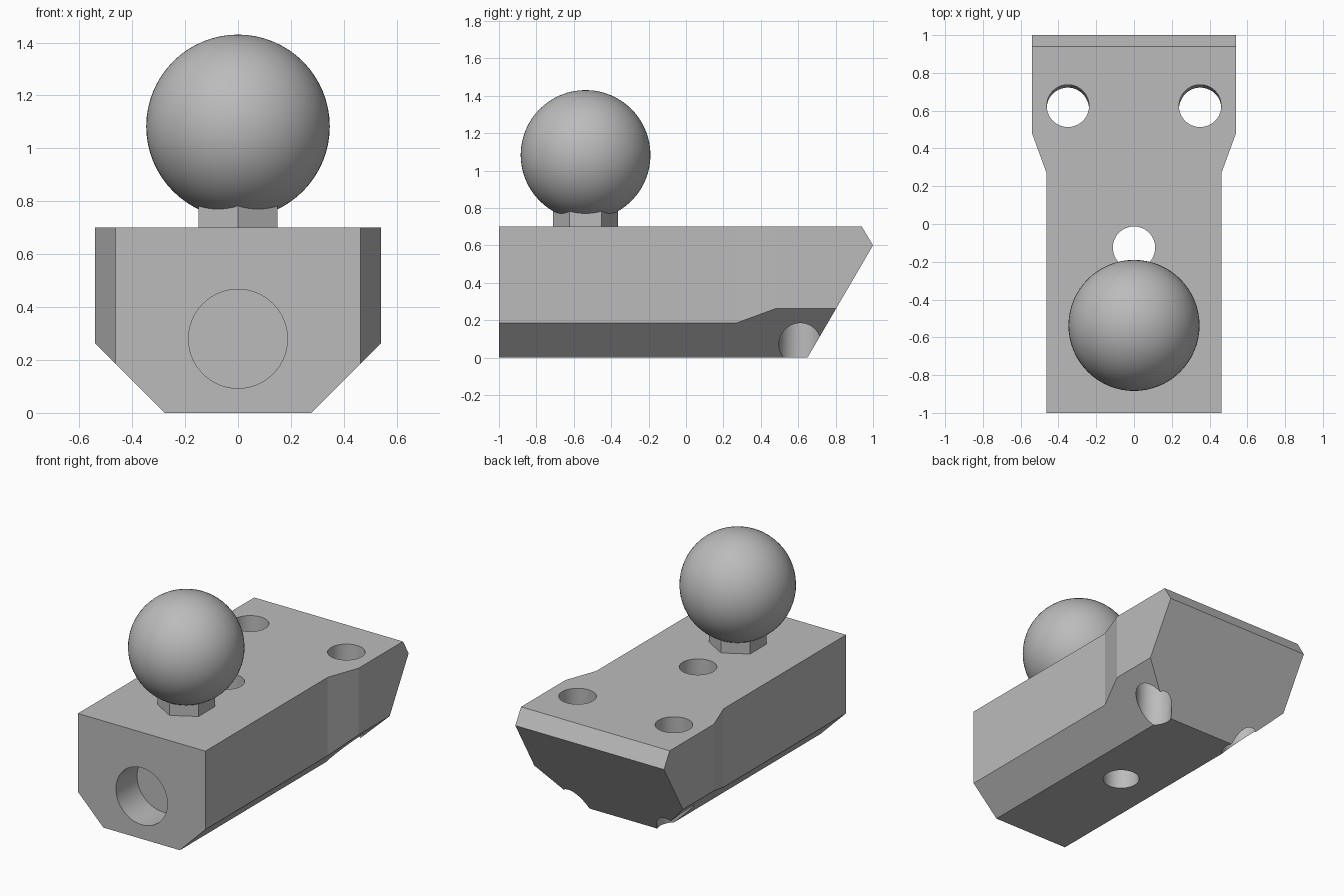
import bpy
import bmesh
import math
from mathutils import Vector

cube = bpy.data.objects.get("Cube")
if cube:
    bpy.data.objects.remove(cube, do_unlink=True)

# One grey for every part
grey = bpy.data.materials.new("plain grey")
grey.use_nodes = True
grey.diffuse_color = (0.5, 0.5, 0.5, 1)
grey.node_tree.nodes["Principled BSDF"].inputs["Base Color"].default_value = (0.5, 0.5, 0.5, 1)


def activate(obj):
    bpy.ops.object.select_all(action="DESELECT")
    obj.select_set(True)
    bpy.context.view_layer.objects.active = obj


def finish(obj, name, angle):
    obj.name = name
    if not obj.data.materials:
        obj.data.materials.append(grey)
    activate(obj)
    bpy.ops.object.shade_smooth_by_angle(angle=math.radians(angle))


def cylinder(radius, depth, location, rotation=(0, 0, 0), sides=64):
    bpy.ops.mesh.primitive_cylinder_add(vertices=sides, radius=radius, depth=depth,
                                        location=location, rotation=rotation)
    return bpy.context.object


def slice_off(bm, point, normal):
    """Remove everything on the normal's side of a plane and cap the cut."""
    geom = bm.verts[:] + bm.edges[:] + bm.faces[:]
    cut = bmesh.ops.bisect_plane(bm, geom=geom, plane_co=point, plane_no=Vector(normal).normalized(),
                                 clear_outer=True, dist=1e-5)
    edges = [e for e in cut["geom_cut"] if isinstance(e, bmesh.types.BMEdge)]
    bmesh.ops.contextual_create(bm, geom=edges)


# Block: plan outline with a wider rear, raised to full height
half = [(0.463, -1), (0.463, 0.27), (0.54, 0.48), (0.54, 1.02)]
outline = half + [(-x, y) for x, y in reversed(half)]
bm = bmesh.new()
base = bm.faces.new([bm.verts.new((x, y, 0)) for x, y in outline])
raised = bmesh.ops.extrude_face_region(bm, geom=[base])
bmesh.ops.translate(bm, vec=(0, 0, 0.7),
                    verts=[v for v in raised["geom"] if isinstance(v, bmesh.types.BMVert)])

# Block: sloped rear, rear lip and lower side chamfers
slice_off(bm, (0, 0.65, 0), (0, 0.6, -0.35))
slice_off(bm, (0, 1, 0.6), (0, 0.1, 0.06))
for side in (-1, 1):
    slice_off(bm, (side * 0.278, 0, 0), (side, 0, -1))
bmesh.ops.recalc_face_normals(bm, faces=bm.faces[:])
mesh = bpy.data.meshes.new("block")
bm.to_mesh(mesh)
bm.free()
block = bpy.data.objects.new("block", mesh)
bpy.context.collection.objects.link(block)
mesh.materials.append(grey)

# Holes: centre pin, two slightly tilted rear bolts, blind front bore
tilt = (math.radians(-1.5), 0, 0)
cutters = [
    cylinder(0.112, 2, (0, -0.125, 0.35)),
    cylinder(0.112, 2, (-0.35, 0.616, 0.35), tilt),
    cylinder(0.112, 2, (0.35, 0.616, 0.35), tilt),
    cylinder(0.187, 0.44, (0, -1, 0.28), (math.pi / 2, 0, 0)),
]
for cutter in cutters:
    cutter.hide_render = True
    cutter.data.materials.append(grey)
    activate(block)
    mod = block.modifiers.new("hole", "BOOLEAN")
    mod.operation = "DIFFERENCE"
    mod.solver = "EXACT"
    mod.object = cutter
    bpy.ops.object.modifier_apply(modifier=mod.name)
    bpy.data.objects.remove(cutter, do_unlink=True)
finish(block, "block", 15)

# Hexagonal neck, corners facing front and back
neck = cylinder(0.173, 0.15, (0, -0.537, 0.775), sides=6)
finish(neck, "neck", 15)

# Ball
bpy.ops.mesh.primitive_uv_sphere_add(segments=64, ring_count=32, radius=0.347,
                                     location=(0, -0.537, 1.083))
finish(bpy.context.object, "ball", 60)
